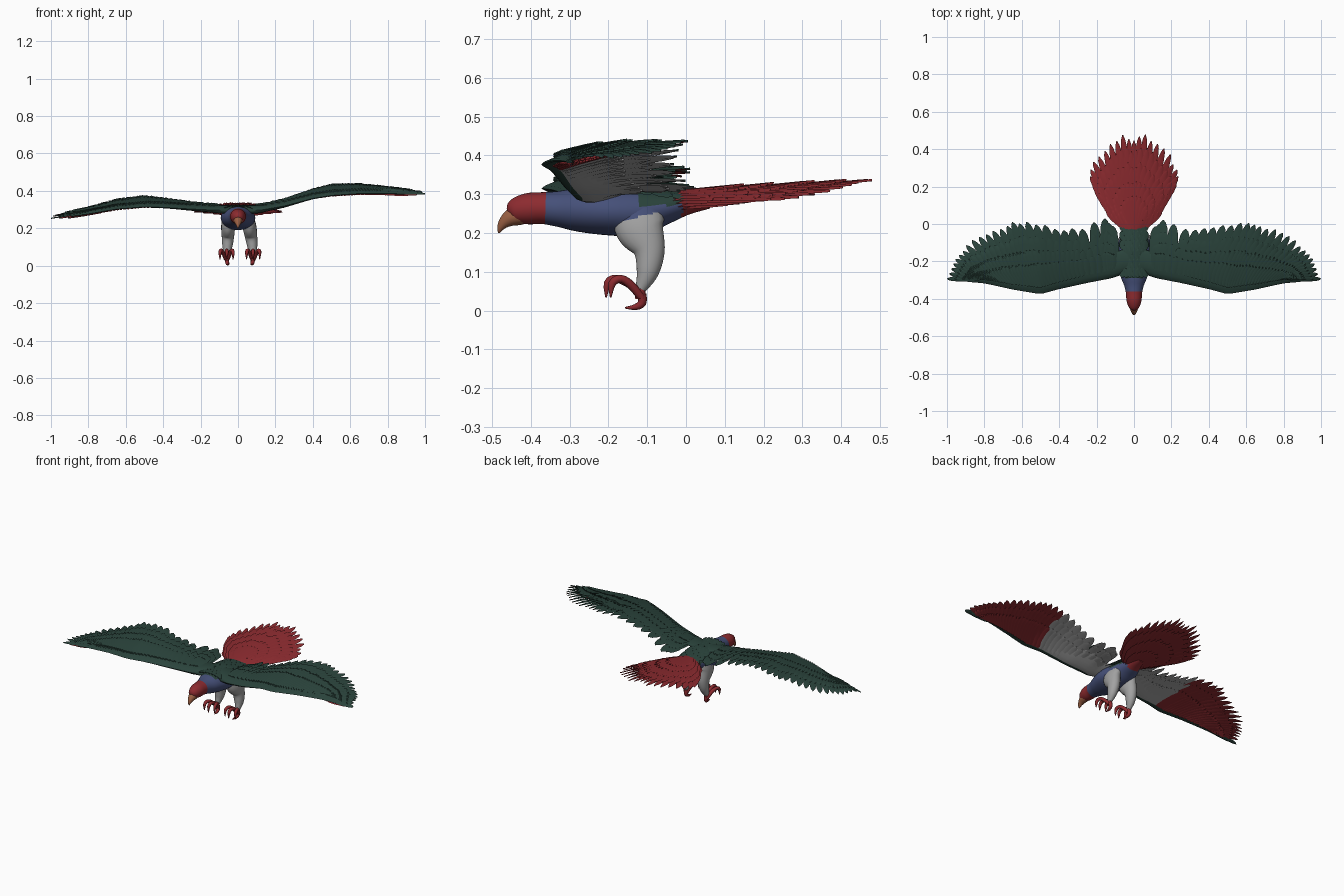
import bpy, bmesh, math, random
from mathutils import Vector

random.seed(4)
cube = bpy.data.objects.get("Cube")
if cube:
    bpy.data.objects.remove(cube)

# Materials
PALETTE = [("dark_green", (0.023, 0.056, 0.044)), ("feather_red", (0.265, 0.024, 0.029)),
           ("breast_blue", (0.06, 0.08, 0.19)), ("pale_grey", (0.36, 0.36, 0.36)),
           ("beak_tan", (0.32, 0.115, 0.055))]
GREEN, RED, BLUE, GREY, TAN = range(5)
MATS = []
for name, rgb in PALETTE:
    m = bpy.data.materials.new(name)
    m.use_nodes = True
    m.diffuse_color = (*rgb, 1)
    m.node_tree.nodes["Principled BSDF"].inputs["Base Color"].default_value = (*rgb, 1)
    MATS.append(m)


def finish(bm, name, angle=50):
    bmesh.ops.recalc_face_normals(bm, faces=bm.faces)
    me = bpy.data.meshes.new(name)
    bm.to_mesh(me)
    bm.free()
    for m in MATS:
        me.materials.append(m)
    ob = bpy.data.objects.new(name, me)
    bpy.context.collection.objects.link(ob)
    bpy.ops.object.select_all(action='DESELECT')
    ob.select_set(True)
    bpy.context.view_layer.objects.active = ob
    bpy.ops.object.shade_smooth_by_angle(angle=math.radians(angle))


def loft(bm, rings, rule):
    """Skin closed rings of points; rule(face centre, side index) gives the colour."""
    vs = [[bm.verts.new(p) for p in r] for r in rings]
    n = len(vs[0])
    for a, b in zip(vs, vs[1:]):
        for j in range(n):
            k = (j + 1) % n
            f = bm.faces.new((a[j], a[k], b[k], b[j]))
            f.material_index = rule(f.calc_center_median(), j)
    for r in (vs[0], vs[-1]):
        f = bm.faces.new(r)
        f.material_index = rule(f.calc_center_median(), 0)


def smooth_path(pts, sub):
    """Catmull-Rom refinement of a path with radii."""
    out = []
    for i in range(len(pts) - 1):
        a, b, c, d = (pts[max(0, min(len(pts) - 1, i + k))] for k in (-1, 0, 1, 2))
        for s in range(sub):
            t = s / sub
            out.append([q + 0.5 * t * (r - p + t * (2 * p - 5 * q + 4 * r - e + t * (3 * (q - r) + e - p)))
                        for p, q, r, e in zip(a, b, c, d)])
    return out + [list(pts[-1])]


def tube(bm, pts, rule, sides=12, sub=3):
    """Points are x, y, z, half width across x, half depth."""
    pts = smooth_path(pts, sub)
    rings = []
    for i, (x, y, z, ru, rv) in enumerate(pts):
        a, b = pts[max(i - 1, 0)], pts[min(i + 1, len(pts) - 1)]
        tan = Vector([b[k] - a[k] for k in range(3)]).normalized()
        v = tan.cross(Vector((1, 0, 0))).normalized()
        u = v.cross(tan)
        ang = [2 * math.pi * j / sides for j in range(sides)]
        rings.append([Vector((x, y, z)) + u * ru * math.cos(t) + v * rv * math.sin(t) for t in ang])
    loft(bm, rings, rule)


def interp(table, x, col=1):
    if x <= table[0][0]:
        return table[0][col]
    for a, b in zip(table, table[1:]):
        if x <= b[0]:
            return a[col] + (b[col] - a[col]) * (x - a[0]) / (b[0] - a[0])
    return table[-1][col]


def along(pts, t):
    """Point at fraction t of an evenly indexed list."""
    k = t * (len(pts) - 1)
    i = min(int(k), len(pts) - 2)
    return Vector(pts[i]).lerp(Vector(pts[i + 1]), k - i)


PROFILE = [(0, 0.5), (0.3, 1), (0.65, 1), (0.85, 0.8), (0.95, 0.5), (1, 0.1)]


def feather(bm, surf, root, tip, width, lift, top, under, thick=0.003):
    """Thin ridged vane laid over the height function surf."""
    root, tip = Vector(root), Vector(tip)
    side = Vector((root.y - tip.y, tip.x - root.x)).normalized()
    rings = []
    for t, w in PROFILE:
        p = root.lerp(tip, t)
        l, r = p + side * width * w, p - side * width * w
        z = surf(p.x, p.y) + lift
        rings.append([(l.x, l.y, surf(l.x, l.y) + lift + 0.002), (p.x, p.y, z + thick),
                      (r.x, r.y, surf(r.x, r.y) + lift - 0.002), (p.x, p.y, z - thick)])
    loft(bm, rings, lambda c, j: top if j < 2 else under)


# Body and head
def body_colour(c, j):
    if c.y < -0.365:
        return RED
    if c.y > -0.01:
        return RED
    return GREEN if c.y > -0.29 and c.z > (0.3 if c.y < -0.12 else 0.272) else BLUE


bm = bmesh.new()
tube(bm, [(0, -0.458, 0.252, 0.012, 0.012), (0, -0.445, 0.256, 0.028, 0.03), (0, -0.41, 0.262, 0.04, 0.04),
          (0, -0.37, 0.264, 0.043, 0.041), (0, -0.33, 0.262, 0.052, 0.046), (0, -0.28, 0.26, 0.072, 0.056),
          (0, -0.2, 0.256, 0.092, 0.062), (0, -0.12, 0.255, 0.085, 0.062), (0, -0.05, 0.267, 0.068, 0.043),
          (0, 0.0, 0.278, 0.05, 0.032), (0, 0.06, 0.285, 0.03, 0.022)], body_colour, 32, 5)
finish(bm, "body")

# Hooked beak
bm = bmesh.new()
tube(bm, [(0, -0.425, 0.247, 0.027, 0.026), (0, -0.45, 0.24, 0.023, 0.023), (0, -0.469, 0.226, 0.015, 0.015),
          (0, -0.479, 0.211, 0.008, 0.008), (0, -0.482, 0.2, 0.002, 0.002)], lambda c, j: TAN)
finish(bm, "beak")

# Legs and feet
for s, label in ((1, "left"), (-1, "right")):
    foot = s * 0.07 + 0.01
    bm = bmesh.new()
    tube(bm, [(s * 0.05, -0.125, 0.255, 0.034, 0.066), (s * 0.057 + 0.004, -0.118, 0.21, 0.037, 0.063),
              (s * 0.062 + 0.008, -0.095, 0.155, 0.033, 0.041), (s * 0.067 + 0.01, -0.099, 0.1, 0.026, 0.029),
              (foot, -0.117, 0.055, 0.013, 0.014)], lambda c, j: BLUE if c.z > 0.26 + 0.25 * (c.y + 0.05) else GREY,
         20, 8)
    finish(bm, label + "_leg")
    bm = bmesh.new()
    tube(bm, [(foot, -0.117, 0.062, 0.012, 0.012), (foot, -0.118, 0.03, 0.014, 0.014)], lambda c, j: RED, 8)
    for spread in (-0.028, 0, 0.03):
        x = foot + s * spread * 0.2
        reach = 0.012 * (spread == 0)
        tube(bm, [(x, -0.116, 0.035, 0.01, 0.01), (x + s * spread * 0.4, -0.142, 0.066, 0.011, 0.011),
                  (x + s * spread * 0.8, -0.168 - reach, 0.082, 0.01, 0.01),
                  (x + s * spread, -0.19 - reach, 0.07, 0.009, 0.01),
                  (x + s * spread, -0.194 - reach, 0.034, 0.002, 0.002)], lambda c, j: RED, 8)
    tube(bm, [(foot, -0.114, 0.042, 0.012, 0.012), (foot - s * 0.002, -0.113, 0.02, 0.011, 0.011),
              (foot - s * 0.005, -0.13, 0.009, 0.009, 0.008), (foot - s * 0.008, -0.157, 0.007, 0.002, 0.002)],
         lambda c, j: RED, 8)
    finish(bm, label + "_foot")

# Wing tables: span, leading edge y, left height, right height, rise over the chord
WING = [(0.03, -0.26, 0.295, 0.295, 0.01), (0.12, -0.29, 0.297, 0.297, 0.01), (0.25, -0.315, 0.32, 0.303, 0.025),
        (0.4, -0.348, 0.36, 0.312, 0.045), (0.5, -0.375, 0.376, 0.315, 0.058), (0.65, -0.35, 0.386, 0.303, 0.052),
        (0.8, -0.317, 0.386, 0.277, 0.03), (1.0, -0.3, 0.381, 0.25, 0.006)]
TIPS = [(0.115, -0.01), (0.16, 0.025), (0.3, -0.03), (0.4, -0.03), (0.51, -0.005), (0.61, 0.01), (0.68, -0.005),
        (0.76, -0.04), (0.84, -0.075), (0.91, -0.13), (0.95, -0.18), (0.975, -0.235), (1.0, -0.293)]
ROOTS = [0.11, 0.14, 0.26, 0.34, 0.42, 0.49, 0.54, 0.6, 0.66, 0.72, 0.77, 0.8, 0.82]


def wing_surface(s):
    def surf(x, y):
        ax = abs(x)
        lead = interp(WING, ax)
        f = max(0, min(1.1, (y - lead) / max(0.1, interp(TIPS, ax) - lead)))
        return interp(WING, ax, 2 if s > 0 else 3) + interp(WING, ax, 4) * f + 0.012 * math.sin(math.pi * min(f, 1))
    return surf


for s, label in ((1, "left"), (-1, "right")):
    surf = wing_surface(s)
    # Fleshy core of the wing, thick at the shoulder
    bm = bmesh.new()
    rings = []
    for i in range(33):
        ax = 0.03 + 0.86 * i / 32
        lead = interp(WING, ax)
        chord = (interp(TIPS, ax) - lead) * (0.62 if ax > 0.12 else 0.5)
        ring = []
        for j in range(16):
            a = 2 * math.pi * j / 16
            f = (1 - math.cos(a)) / 2
            thick = 0.012 + (0.016 if j < 9 else 0.026) * (1 - ax) ** 3
            y = lead + chord * f
            ring.append((s * ax, y, surf(ax, y) + thick * math.sin(a) * (1 - 0.6 * f)))
        rings.append(ring)
    loft(bm, rings, lambda c, j: GREEN if j < 8 or j > 13 else (GREY if abs(c.x) < 0.44 else RED))
    finish(bm, label + "_wing")

    # Flight feathers, then covert rows above and below
    bm = bmesh.new()
    rows = [(27, 1.0, 0.031, 0.0, 0), (34, 0.78, 0.028, 0.006, 1), (44, 0.56, 0.02, 0.013, 1),
            (46, 0.36, 0.017, 0.018, 1), (34, 0.76, 0.028, -0.006, -1), (40, 0.5, 0.02, -0.012, -1)]
    for count, length, width, lift, layer in rows:
        for i in range(count):
            t = i / (count - 1)
            rx = along([(r, 0) for r in ROOTS], t).x
            root = Vector((rx, interp(WING, rx) + (0.045 - 0.025 * t)))
            reach = length * (1 if i == count - 1 else random.uniform(0.97, 1.03))
            tip = root.lerp(along(TIPS, t), min(1.0, reach) if t > 0.85 else reach)
            under = GREY if rx < 0.42 else RED
            top = under if layer < 0 else GREEN
            if layer > 0 or t == 1:
                under = GREEN
            slim = 1 - 0.55 * max(0, t - 0.3) / 0.7
            feather(bm, surf, (s * root.x, root.y), (s * tip.x, tip.y), width * slim, lift, top, under)
    finish(bm, label + "_wing_feathers", 30)


# Tail fan
def tail_surface(x, y):
    return 0.29 + 0.1 * y - 0.5 * x * x


TAIL = [(0.15, 0.07), (0.18, 0.13), (0.215, 0.19), (0.235, 0.24), (0.232, 0.3), (0.2, 0.36), (0.15, 0.415),
        (0.1, 0.46), (0.045, 0.485)]
FAN = TAIL + [(0, 0.45)] + [(-x, y) for x, y in reversed(TAIL)]
bm = bmesh.new()
for count, length, width, lift in ((29, 1, 0.022, 0), (28, 0.86, 0.024, 0.006), (26, 0.68, 0.024, 0.011),
                                   (20, 0.48, 0.022, 0.016), (14, 0.32, 0.02, 0.02),
                                   (28, 0.82, 0.025, -0.008), (22, 0.58, 0.024, -0.017), (14, 0.35, 0.024, -0.025)):
    for i in range(count):
        tip = along(FAN, i / (count - 1)) * length * random.uniform(0.96, 1.01)
        feather(bm, tail_surface, (tip.x * 0.2, -0.03), tip, width, lift, RED, RED)
finish(bm, "tail_feathers", 30)


# Small overlapping back feathers
def back_surface(x, y):
    return 0.322 - 3.0 * x * x - 0.14 * max(0, y + 0.14)


bm = bmesh.new()
for row in range(11):
    y = -0.285 + row * 0.025
    for k in range(-3, 4):
        x = (k + 0.5 * (row % 2)) * 0.021
        if abs(x) < 0.07:
            feather(bm, back_surface, (x, y), (x, y + 0.048), 0.015, 0.001 + 0.001 * (k % 2), GREEN, GREEN)
finish(bm, "back_feathers", 30)
